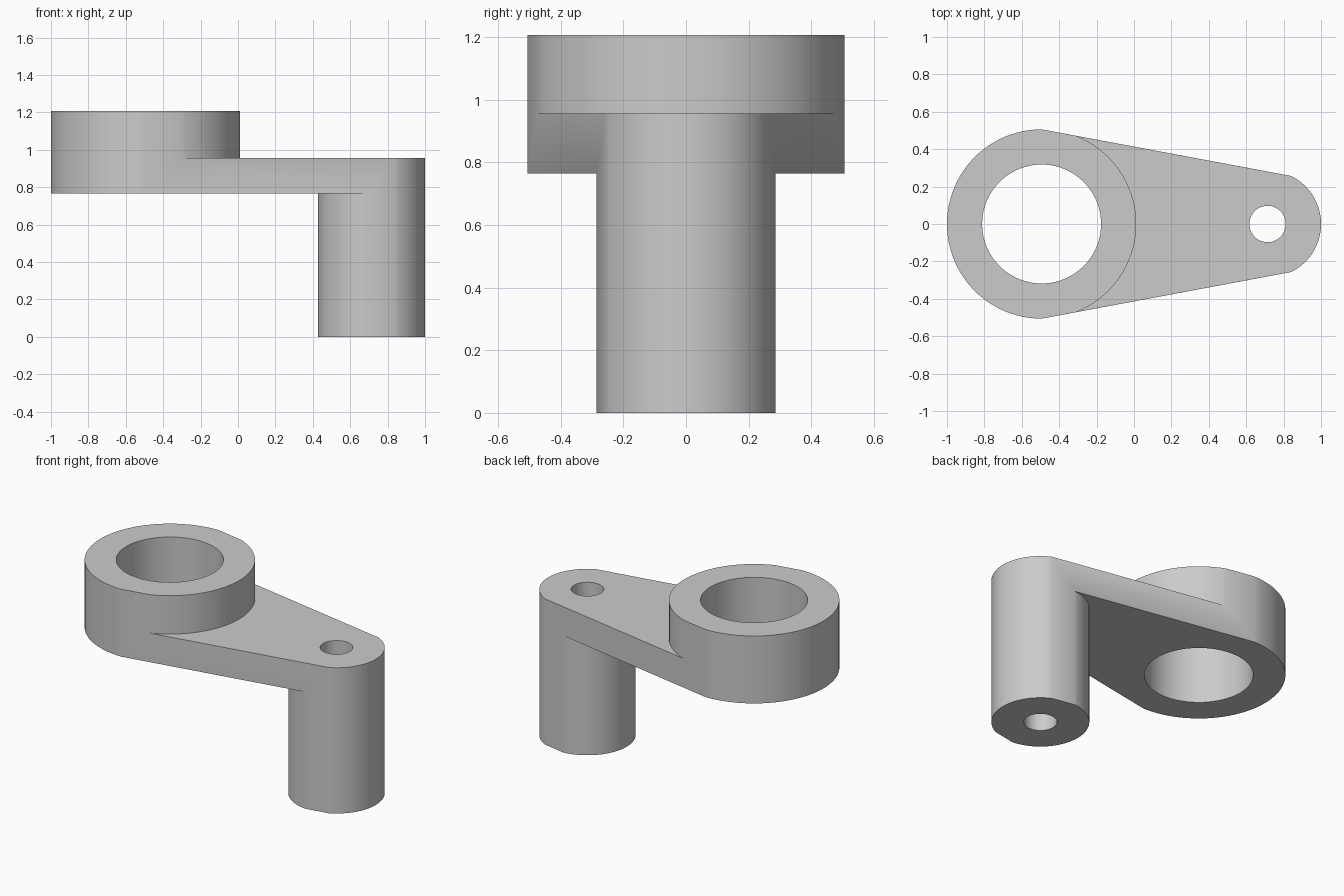
import bpy
import bmesh
from math import cos, sin, radians

cube = bpy.data.objects.get("Cube")
if cube:
    bpy.data.objects.remove(cube)

# Main dimensions
RING_X, RING_R, RING_HOLE = -0.494, 0.506, 0.318
POST_X, POST_R, POST_HOLE = 0.714, 0.286, 0.097
ARM_LOW, ARM_TOP, RING_TOP = 0.765, 0.955, 1.207
RING_CUT, POST_IN, POST_OUT = 68.8, 94.8, 64.0   # angles where the flats meet the rounds

bm = bmesh.new()


def arc(x, r, start, end, steps):
    angles = [radians(start + (end - start) * i / steps) for i in range(steps + 1)]
    return [(x + r * cos(a), r * sin(a)) for a in angles]


def wall(path, low, high):
    for a, b in zip(path, path[1:]):
        corners = [(*a, low), (*b, low), (*b, high), (*a, high)]
        bm.faces.new([bm.verts.new(c) for c in corners])


def cap(outline, hole, z):
    edges = []
    for loop in (outline, hole[:-1]):
        verts = [bm.verts.new((*p, z)) for p in loop]
        edges += [bm.edges.new((v, verts[i - 1])) for i, v in enumerate(verts)]
    bmesh.ops.triangle_fill(bm, use_beauty=True, edges=edges)


# Round outlines, all counter-clockwise
ring_outer = arc(RING_X, RING_R, 90, 270, 48)
ring_inner = arc(RING_X, RING_R, -RING_CUT, RING_CUT, 36)
post_outer = arc(POST_X, POST_R, -POST_OUT, POST_OUT, 36)
post_inner = arc(POST_X, POST_R, POST_IN, 360 - POST_IN, 44)
ring_hole = arc(RING_X, RING_HOLE, 0, 360, 80)
post_hole = arc(POST_X, POST_HOLE, 0, 360, 64)

# Rounded walls of the ring and post
wall(ring_outer, ARM_LOW, RING_TOP)
wall(ring_inner, ARM_TOP, RING_TOP)
wall(post_outer, 0, ARM_TOP)
wall(post_inner, 0, ARM_LOW)

# Bores
wall(ring_hole, ARM_LOW, RING_TOP)
wall(post_hole, 0, ARM_TOP)

# Flat caps: ring top, arm top, arm underside, post base
cap(ring_outer + ring_inner, ring_hole, RING_TOP)
cap(post_outer + ring_inner[::-1], post_hole, ARM_TOP)
cap(ring_outer + post_inner[::-1], ring_hole, ARM_LOW)
cap(post_outer + post_inner, post_hole, 0)

# Flat tapered flanks, running from the ring across the arm to the post
for a, b, c, d in ((ring_outer[0], ring_inner[-1], post_inner[0], post_outer[-1]),
                   (ring_outer[-1], ring_inner[0], post_inner[-1], post_outer[0])):
    corners = [(*a, RING_TOP), (*a, ARM_LOW), (*c, ARM_LOW), (*c, 0),
               (*d, 0), (*d, ARM_TOP), (*b, ARM_TOP), (*b, RING_TOP)]
    bm.faces.new([bm.verts.new(p) for p in corners])

bmesh.ops.remove_doubles(bm, verts=bm.verts, dist=0.0001)
bmesh.ops.recalc_face_normals(bm, faces=bm.faces)

mesh = bpy.data.meshes.new("crank_lever")
bm.to_mesh(mesh)
bm.free()
lever = bpy.data.objects.new("crank_lever", mesh)
bpy.context.collection.objects.link(lever)

# Plain grey metal
grey = bpy.data.materials.new("plain_grey")
grey.use_nodes = True
colour = (0.6, 0.6, 0.6, 1)
grey.diffuse_color = colour
grey.node_tree.nodes["Principled BSDF"].inputs["Base Color"].default_value = colour
mesh.materials.append(grey)

bpy.ops.object.select_all(action='DESELECT')
lever.select_set(True)
bpy.context.view_layer.objects.active = lever
bpy.ops.object.shade_smooth_by_angle(angle=radians(20))
